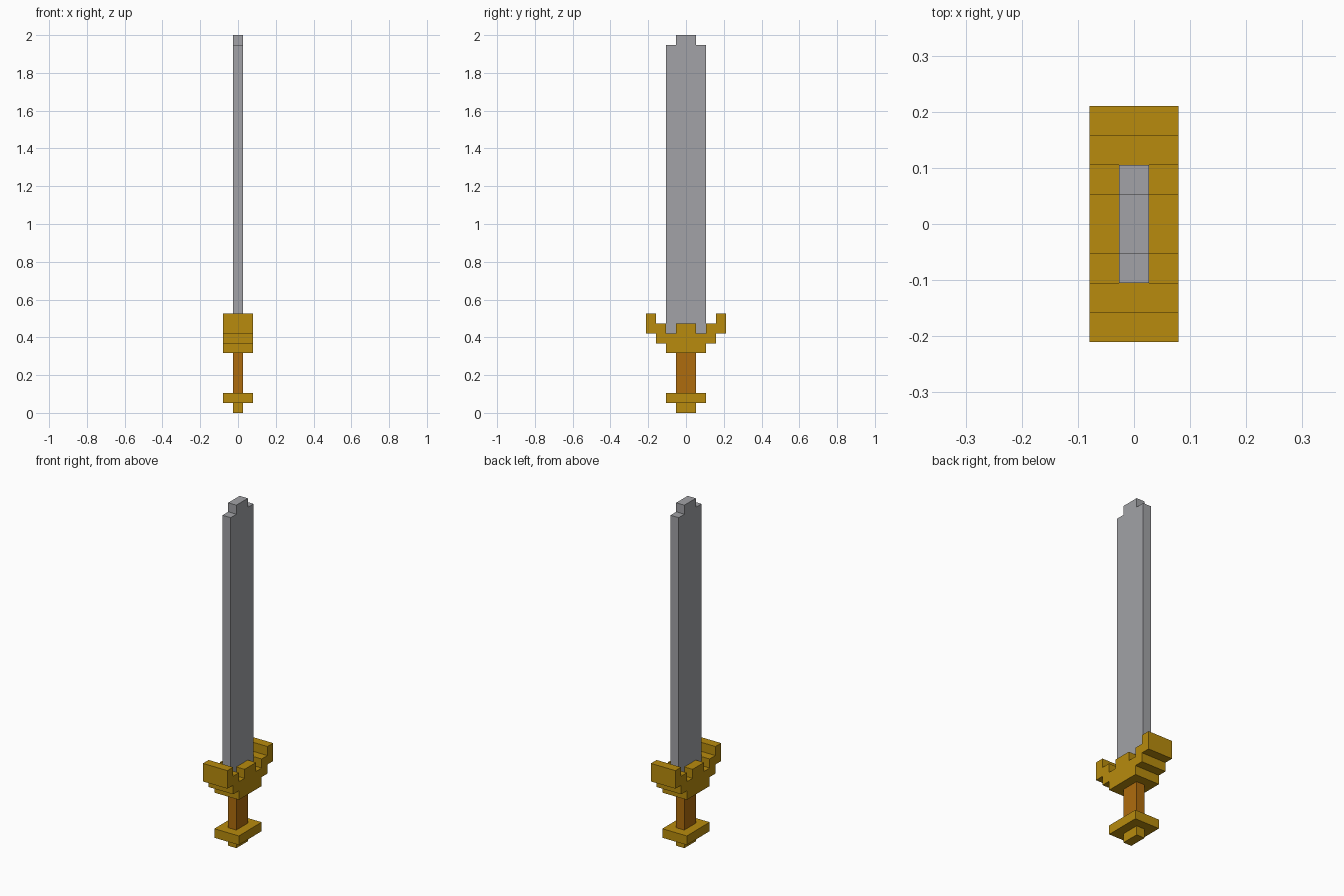
import bpy
import bmesh

default = bpy.data.objects.get("Cube")
if default:
    bpy.data.objects.remove(default, do_unlink=True)

U = 2 / 38  # one block of the stepped design


def material(name, rgb):
    mat = bpy.data.materials.new(name)
    mat.use_nodes = True
    mat.diffuse_color = (*rgb, 1)
    mat.node_tree.nodes["Principled BSDF"].inputs["Base Color"].default_value = (*rgb, 1)
    return mat


gold = material("gold", (0.48, 0.26, 0.004))
steel = material("steel grey", (0.36, 0.365, 0.385))
leather = material("orange brown", (0.43, 0.15, 0.004))


def slab(name, half_profile, thickness, mat):
    """Mirror a (y, z) half outline and extrude it along x, in blocks."""
    outline = half_profile + [(-y, z) for y, z in reversed(half_profile)]
    bm = bmesh.new()
    verts = [bm.verts.new((-thickness / 2 * U, y * U, z * U)) for y, z in outline]
    face = bm.faces.new(verts)
    grown = bmesh.ops.extrude_face_region(bm, geom=[face])
    moved = [v for v in grown["geom"] if isinstance(v, bmesh.types.BMVert)]
    bmesh.ops.translate(bm, verts=moved, vec=(thickness * U, 0, 0))
    bmesh.ops.recalc_face_normals(bm, faces=bm.faces)
    mesh = bpy.data.meshes.new(name)
    bm.to_mesh(mesh)
    bm.free()
    mesh.materials.append(mat)
    obj = bpy.data.objects.new(name, mesh)
    bpy.context.collection.objects.link(obj)
    return obj


def block(name, half_width, bottom, top, thickness, mat):
    return slab(name, [(half_width, bottom), (half_width, top)], thickness, mat)


# Handle
block("pommel_tip", 1, 0, 1, 1, gold)
block("pommel_plate", 2, 1, 2, 3, gold)
block("grip", 1, 2, 6, 1, leather)

# Stepped crossguard with upturned ends and notches beside the centre
slab("crossguard", [(2, 6), (2, 7), (3, 7), (3, 8), (4, 8), (4, 10),
                    (3, 10), (3, 9), (2, 9), (2, 8), (1, 8), (1, 9)], 3, gold)

# Blade with a stepped tip
slab("blade", [(2, 8), (2, 37), (1, 37), (1, 38)], 1, steel)
